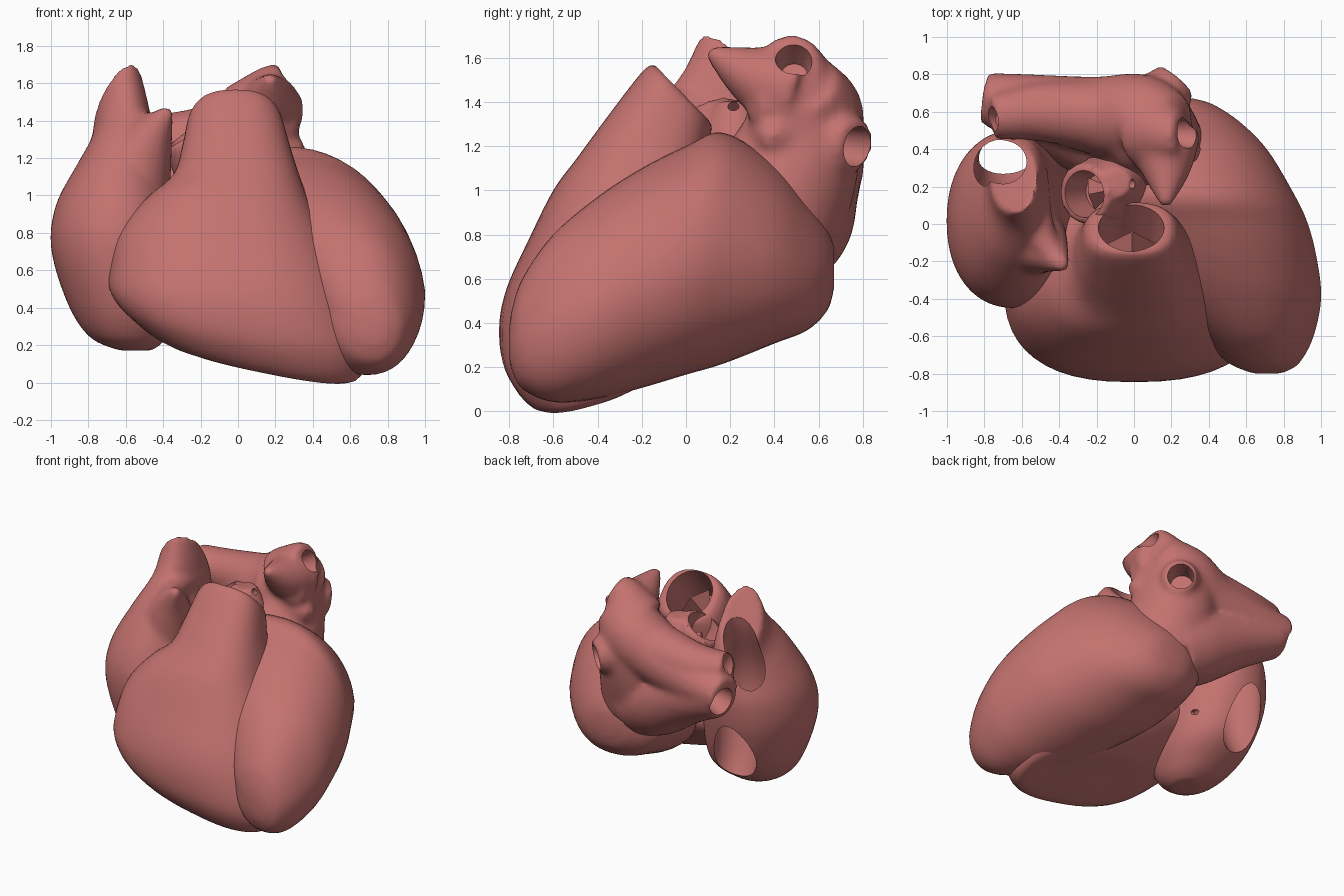
import bpy, bmesh
from math import cos, sin, pi, copysign
from mathutils import Vector as V

if "Cube" in bpy.data.objects:
    bpy.data.objects.remove(bpy.data.objects["Cube"])

mat = bpy.data.materials.new("muscle_red")
mat.diffuse_color = (0.55, 0.17, 0.16, 1)
mat.use_nodes = True
mat.node_tree.nodes["Principled BSDF"].inputs["Base Color"].default_value = mat.diffuse_color


def spline(rows, n):
    """Catmull-Rom through rows of numbers, n steps per span."""
    out = []
    for i in range(len(rows) - 1):
        p0, p1 = rows[max(i - 1, 0)], rows[i]
        p2, p3 = rows[i + 1], rows[min(i + 2, len(rows) - 1)]
        for k in range(n):
            t = k / n
            out.append([0.5 * (2 * b + (c - a) * t + (2 * a - 5 * b + 4 * c - d) * t * t
                               + (3 * b - a - 3 * c + d) * t ** 3)
                        for a, b, c, d in zip(p0, p1, p2, p3)])
    return out + [list(rows[-1])]


def unit_ring(n=48, p=1.0):
    """Points of a superellipse of half-width 1."""
    f = lambda v: copysign(abs(v) ** p, v)
    return [(f(cos(2 * pi * i / n)), f(sin(2 * pi * i / n))) for i in range(n)]


def skin(bm, rings):
    """Closed surface through a row of point rings."""
    vs = [[bm.verts.new(p) for p in r] for r in rings]
    n = len(vs[0])
    faces = [bm.faces.new((a[i], a[(i + 1) % n], b[(i + 1) % n], b[i]))
             for a, b in zip(vs, vs[1:]) for i in range(n)]
    faces += [bm.faces.new(vs[0]), bm.faces.new(vs[-1])]
    bmesh.ops.recalc_face_normals(bm, faces=faces)


def tube(bm, pts, n=32):
    """Round tube through points (x, y, z, radius)."""
    rows = spline(pts, 6)
    P = [V(r[:3]) for r in rows]
    d = P[-1] - P[0]
    ref = V((0, 0, 0))
    ref[min(range(3), key=lambda i: abs(d[i]))] = 1
    rings = []
    for i, c in enumerate(P):
        t = (P[min(i + 1, len(P) - 1)] - P[max(i - 1, 0)]).normalized()
        u = t.cross(ref).normalized()
        w = t.cross(u)
        rings.append([c + rows[i][3] * (u * a + w * b) for a, b in unit_ring(n)])
    skin(bm, rings)


def to_object(name, bm):
    me = bpy.data.meshes.new(name)
    bm.to_mesh(me)
    bm.free()
    ob = bpy.data.objects.new(name, me)
    bpy.context.collection.objects.link(ob)
    return ob


def finish(name, bm, cuts=(), blend=0):
    """Blend the pieces, hollow out the openings, bake and shade."""
    ob = to_object(name, bm)
    if blend:
        m = ob.modifiers.new("fuse", 'REMESH')
        m.mode, m.voxel_size = 'VOXEL', 0.02
        m = ob.modifiers.new("soften", 'SMOOTH')
        m.factor, m.iterations = 0.5, blend
    cutter = None
    if cuts:
        cb = bmesh.new()
        for c in cuts:
            tube(cb, c)
        cutter = to_object(name + "_cutter", cb)
        cutter.hide_render = True
        m = ob.modifiers.new("openings", 'BOOLEAN')
        m.operation, m.solver, m.object = 'DIFFERENCE', 'EXACT', cutter
    dg = bpy.context.evaluated_depsgraph_get()
    me = bpy.data.meshes.new_from_object(ob.evaluated_get(dg))
    ob.modifiers.clear()
    ob.data = me
    if cutter:
        bpy.data.objects.remove(cutter)
    me.materials.clear()
    me.materials.append(mat)
    bpy.ops.object.select_all(action='DESELECT')
    ob.select_set(True)
    bpy.context.view_layer.objects.active = ob
    bpy.ops.object.shade_smooth_by_angle(angle=0.8)
    return ob


# left ventricle: sections across y (y, x min, x max, z min, z max), top half leaning left
lv = [(-.8, .66, .76, .25, .37), (-.785, .6, .82, .18, .47), (-.735, .5, .89, .1, .61),
      (-.6, .36, .96, .045, .8), (-.4, .12, 1.0, .06, .97), (-.2, -.06, .98, .11, 1.1),
      (0, -.18, .93, .17, 1.2), (.17, -.24, .85, .22, 1.26), (.4, -.22, .71, .31, 1.12),
      (.55, -.14, .56, .37, .95), (.64, 0, .42, .46, .82), (.67, .1, .32, .56, .74)]
bm = bmesh.new()
rings = []
for y, x0, x1, z0, z1 in spline(lv, 5):
    hx, hz = (x1 - x0) / 2, (z1 - z0) / 2
    rings.append([V(((x0 + x1) / 2 + a * hx - .15 * max(b, 0) * hz, y,
                     (z0 + z1) / 2 + b * hz - .1 * hz * (a if b < 0 else a * (1 - b))))
                  for a, b in unit_ring(p=.92)])
skin(bm, rings)
finish("left_ventricle", bm)

# right ventricle and outflow: (front y, z, back y, z, x min, x max, sideways slope)
rv = [(-.56, .06, -.3, .15, -.1, .48, -.2), (-.71, .06, -.14, .21, -.4, .64, -.2),
      (-.82, .2, .04, .36, -.58, .71, -.13), (-.845, .38, .15, .52, -.68, .66, -.05),
      (-.81, .56, .15, .65, -.69, .57, 0), (-.71, .78, .12, .85, -.64, .47, 0),
      (-.6, 1.0, .1, .95, -.5, .38, 0), (-.49, 1.15, .1, 1.05, -.35, .33, 0),
      (-.35, 1.34, .1, 1.15, -.3, .28, 0), (-.22, 1.51, .11, 1.24, -.27, .24, 0),
      (-.17, 1.56, .115, 1.29, -.24, .21, 0), (-.14, 1.565, .1, 1.32, -.21, .18, 0)]
bm = bmesh.new()
rings = []
for yf, zf, yb, zb, x0, x1, s in spline(rv, 5):
    hx = (x1 - x0) / 2
    rings.append([V(((x0 + x1) / 2 + a * hx, (yf + yb) / 2 + b * (yb - yf) / 2,
                     (zf + zb) / 2 + b * (zb - zf) / 2 + s * a * hx))
                  for a, b in unit_ring(p=.8)])
skin(bm, rings)
finish("right_ventricle", bm, [[(-.015, -.2, 1.22, .15), (-.015, -.03, 1.43, .175), (-.015, .06, 1.54, .18)]])

# right atrium: sections across z (z, x min, x max, y min, y max, slope in x, slope in y)
ra = [(.17, -.63, -.46, -.2, .0, 0, 0), (.24, -.79, -.38, -.32, .15, 0, 0),
      (.42, -.91, -.3, -.41, .37, 0, 0), (.72, -1.0, -.29, -.45, .47, 0, 0),
      (.96, -.97, -.34, -.4, .5, 0, 0), (1.2, -.86, -.43, -.22, .49, .2, -.2),
      (1.37, -.79, -.48, -.03, .47, .7, -.5), (1.5, -.77, -.52, .06, .43, 1.0, -.9)]
bm = bmesh.new()
rings = []
for z, x0, x1, y0, y1, sx, sy in spline(ra, 5):
    hx, hy = (x1 - x0) / 2, (y1 - y0) / 2
    rings.append([V(((x0 + x1) / 2 + a * hx, (y0 + y1) / 2 + b * hy, z + sx * a * hx + sy * b * hy))
                  for a, b in unit_ring(p=.92)])
skin(bm, rings)
# its ear-like flap and the web joining it to the upper vein
tube(bm, [(-.65, -.05, .85, .28), (-.56, -.08, 1.1, .21), (-.47, -.14, 1.3, .13), (-.37, -.23, 1.46, .03)])
tube(bm, [(-.56, .28, 1.36, .1), (-.54, .05, 1.36, .1), (-.48, -.1, 1.37, .08), (-.38, -.22, 1.43, .03)])
tube(bm, [(-.62, .2, 1.15, .19), (-.55, 0, 1.18, .16), (-.45, -.18, 1.2, .06)])
finish("right_atrium", bm, [
    [(-.69, .36, 1.8, .11), (-.68, .32, 1.45, .11), (-.67, .28, 1.0, .2), (-.67, .34, .55, .16), (-.68, .5, .22, .14)],
    [(-.36, .2, .55, .02), (-.28, .5, .5, .02)]], blend=8)

# left atrium: body, lower body, base on the ventricle, four vein stubs, ear
bm = bmesh.new()
for p in ([(-.8, .67, 1.13, .14), (-.5, .63, 1.17, .17), (-.2, .58, 1.24, .21), (.04, .57, 1.35, .23), (.2, .52, 1.48, .17)],
          [(-.74, .66, 1.11, .15), (-.45, .58, 1.02, .21), (-.15, .49, .9, .28), (.05, .44, .82, .28)],
          [(.04, .56, 1.36, .24), (.04, .49, 1.13, .3), (.04, .36, .86, .36)],
          [(-.2, .58, 1.28, .19), (-.5, .6, 1.26, .16), (-.76, .57, 1.29, .12)],
          [(.02, .56, 1.25, .24), (.15, .68, 1.22, .16), (.23, .77, 1.2, .12)],
          [(.08, .5, 1.42, .22), (.2, .48, 1.55, .16), (.26, .48, 1.58, .125)],
          [(.16, .48, 1.45, .2), (.17, .3, 1.52, .14), (.17, .1, 1.63, .03)],
          [(.1, .48, 1.3, .26), (.2, .4, 1.38, .16), (.28, .3, 1.38, .06)],
          [(.1, .48, 1.25, .24), (.22, .42, 1.25, .16), (.35, .37, 1.24, .04)]):
    tube(bm, p)
finish("left_atrium", bm, [
    [(-.6, .65, 1.12, .07), (-.75, .68, 1.1, .1), (-.9, .73, 1.08, .11)],
    [(-.7, .56, 1.25, .05), (-.77, .56, 1.34, .07), (-.86, .56, 1.44, .08)],
    [(.1, .64, 1.22, .08), (.2, .75, 1.2, .09), (.29, .85, 1.19, .1)],
    [(.16, .49, 1.52, .06), (.26, .49, 1.58, .08), (.36, .48, 1.64, .09)]], blend=14)

# aortic root with a small coronary opening
bm = bmesh.new()
tube(bm, [(-.05, .2, .9, .26), (-.15, .18, 1.15, .2), (-.27, .16, 1.33, .16)])
tube(bm, [(-.08, .22, 1.0, .19), (-.09, .22, 1.25, .15), (-.1, .22, 1.4, .08)])
finish("aortic_root", bm, [
    [(-.17, .17, 1.16, .1), (-.26, .16, 1.32, .125), (-.33, .15, 1.45, .14)],
    [(-.1, .22, 1.3, .025), (.06, .21, 1.44, .025)]], blend=5)

# valves: three leaflets meeting in a low peak
for name, c, d, r in (("pulmonary_valve", (-.01, -.16, 1.28), (0, .68, .73), .15),
                      ("aortic_valve", (-.185, .17, 1.18), (-.49, -.1, .87), .1)):
    bm = bmesh.new()
    bmesh.ops.create_cone(bm, cap_ends=True, segments=3, radius1=r, radius2=.01, depth=r * 1.1)
    ob = finish(name, bm)
    ob.location = V(c) + V(d) * r * .55
    ob.rotation_euler = V(d).to_track_quat('Z', 'Y').to_euler()
